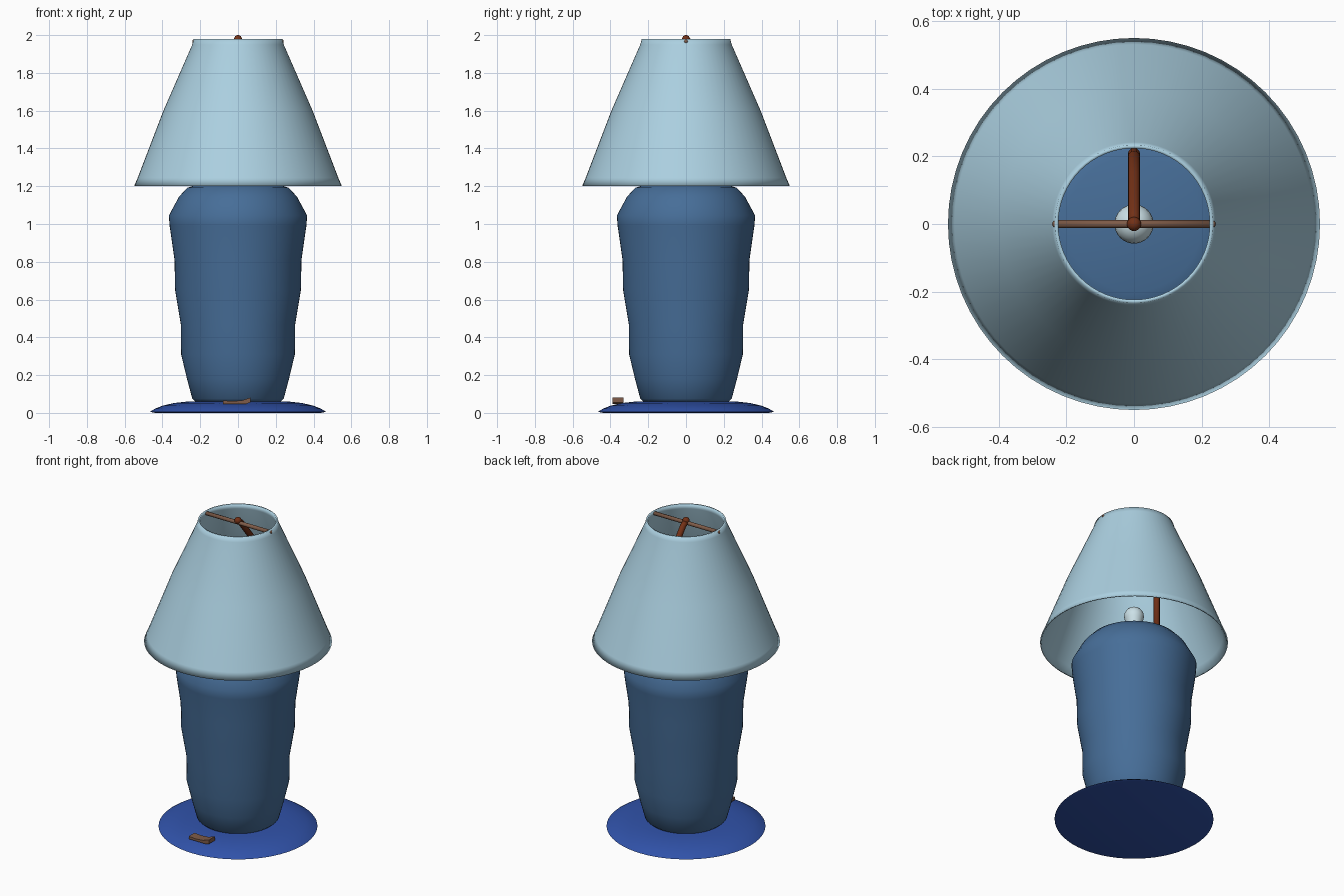
import bpy, bmesh, math
from mathutils import Vector

if "Cube" in bpy.data.objects:
    bpy.data.objects.remove(bpy.data.objects["Cube"])


def material(name, rgb):
    m = bpy.data.materials.new(name)
    m.diffuse_color = (*rgb, 1)
    m.use_nodes = True
    m.node_tree.nodes["Principled BSDF"].inputs["Base Color"].default_value = m.diffuse_color
    return m


PALE = material("pale blue", (0.41, 0.63, 0.75))
GLASS = material("bulb glass", (0.60, 0.75, 0.80))
DENIM = material("denim blue", (0.062, 0.155, 0.315))
ROYAL = material("royal blue", (0.03, 0.085, 0.40))
RUST = material("rust brown", (0.17, 0.030, 0.008))
BROWN = material("dull brown", (0.21, 0.105, 0.065))


def finish(name, bm, mat, smooth=True):
    bmesh.ops.recalc_face_normals(bm, faces=bm.faces)
    me = bpy.data.meshes.new(name)
    bm.to_mesh(me)
    bm.free()
    me.materials.append(mat)
    for p in me.polygons:
        p.use_smooth = smooth
    ob = bpy.data.objects.new(name, me)
    bpy.context.collection.objects.link(ob)
    return ob


def lathe(name, profile, mat, closed=False, n=64):
    """Spin an (r, z) profile around the z axis."""
    bm = bmesh.new()
    rings = []
    for r, z in profile:
        if r == 0:
            rings.append([bm.verts.new((0, 0, z))] * n)
        else:
            rings.append([bm.verts.new((r * math.cos(2 * math.pi * i / n),
                                        r * math.sin(2 * math.pi * i / n), z)) for i in range(n)])
    pairs = list(zip(rings, rings[1:]))
    if closed:
        pairs.append((rings[-1], rings[0]))
    for a, b in pairs:
        for i in range(n):
            j = (i + 1) % n
            bm.faces.new(list(dict.fromkeys((a[i], a[j], b[j], b[i]))))
    return finish(name, bm, mat)


def rod(name, points, radius, mat, n=12):
    """Tube along a path lying in one plane, with end caps."""
    bm = bmesh.new()
    pts = [Vector(p) for p in points]
    rings = []
    for k, p in enumerate(pts):
        t = (pts[min(k + 1, len(pts) - 1)] - pts[max(k - 1, 0)]).normalized()
        u = t.cross(Vector((1, 0, 0)) if abs(t.x) < 0.5 else Vector((0, 1, 0))).normalized()
        v = t.cross(u)
        rings.append([bm.verts.new(p + radius * (u * math.cos(2 * math.pi * i / n)
                                                 + v * math.sin(2 * math.pi * i / n))) for i in range(n)])
    for a, b in zip(rings, rings[1:]):
        for i in range(n):
            bm.faces.new((a[i], a[(i + 1) % n], b[(i + 1) % n], b[i]))
    bm.faces.new(rings[0])
    bm.faces.new(rings[-1])
    return finish(name, bm, mat)


def ball(name, centre, radius, mat):
    bm = bmesh.new()
    bmesh.ops.create_uvsphere(bm, u_segments=20, v_segments=12, radius=radius)
    bmesh.ops.translate(bm, verts=bm.verts, vec=centre)
    return finish(name, bm, mat)


# Domed foot
foot = lathe("foot", [(0, 0), (0.44, 0), (0.465, 0.006), (0.44, 0.022), (0.40, 0.038),
                      (0.34, 0.052), (0.27, 0.06), (0, 0.062)], ROYAL)
foot.data.set_sharp_from_angle(angle=math.radians(60))

# Rippled vase body
lathe("body", [(0, 0.055), (0.22, 0.055), (0.242, 0.075), (0.27, 0.18), (0.301, 0.31),
               (0.303, 0.47), (0.333, 0.65), (0.336, 0.81), (0.362, 0.99), (0.366, 1.045),
               (0.312, 1.145), (0.268, 1.192), (0.20, 1.213), (0, 1.22)], DENIM)

# Bulb, pear-shaped down to the body
lathe("bulb", [(0, 1.20), (0.028, 1.20), (0.032, 1.27), (0.048, 1.33)]
      + [(0.058 * math.cos(a), 1.375 + 0.058 * math.sin(a))
         for a in (math.radians(d) for d in range(-20, 90, 18))]
      + [(0, 1.433)], GLASS, n=32)

# Hollow tapering shade
lathe("shade", [(0.55, 1.20), (0.531, 1.245), (0.395, 1.60), (0.242, 1.95), (0.234, 1.98),
                (0.224, 1.98), (0.226, 1.95), (0.383, 1.60), (0.519, 1.245), (0.541, 1.20)],
      PALE, closed=True)

# One-sided support arm rising from the body to the top of the shade
rod("support_arm", [(0, 0.207, 1.15), (0, 0.207, 1.56), (0, 0.198, 1.66), (0, 0.175, 1.75),
                    (0, 0.14, 1.82), (0, 0.07, 1.905), (0, 0.03, 1.955), (0, 0, 1.975)], 0.018, RUST)
ball("finial", (0, 0, 1.979), 0.021, RUST)

# Crossbar with end knobs
rod("crossbar", [(-0.228, 0, 1.966), (0.228, 0, 1.966)], 0.012, BROWN)
for side, x in (("left", -0.23), ("right", 0.23)):
    ball("crossbar_knob_" + side, (x, 0, 1.966), 0.012, BROWN)

# Rocker switch on the front of the foot
bm = bmesh.new()
section = [(-0.08, 0.048), (0.045, 0.048), (0.065, 0.055), (0.065, 0.081),
           (0.02, 0.066), (-0.03, 0.062), (-0.08, 0.066)]
front, back = ([bm.verts.new((x, y, z)) for x, z in section] for y in (-0.388, -0.33))
bm.faces.new(front)
bm.faces.new(back)
for i in range(len(section)):
    j = (i + 1) % len(section)
    bm.faces.new((front[i], front[j], back[j], back[i]))
finish("rocker_switch", bm, BROWN, smooth=False)
